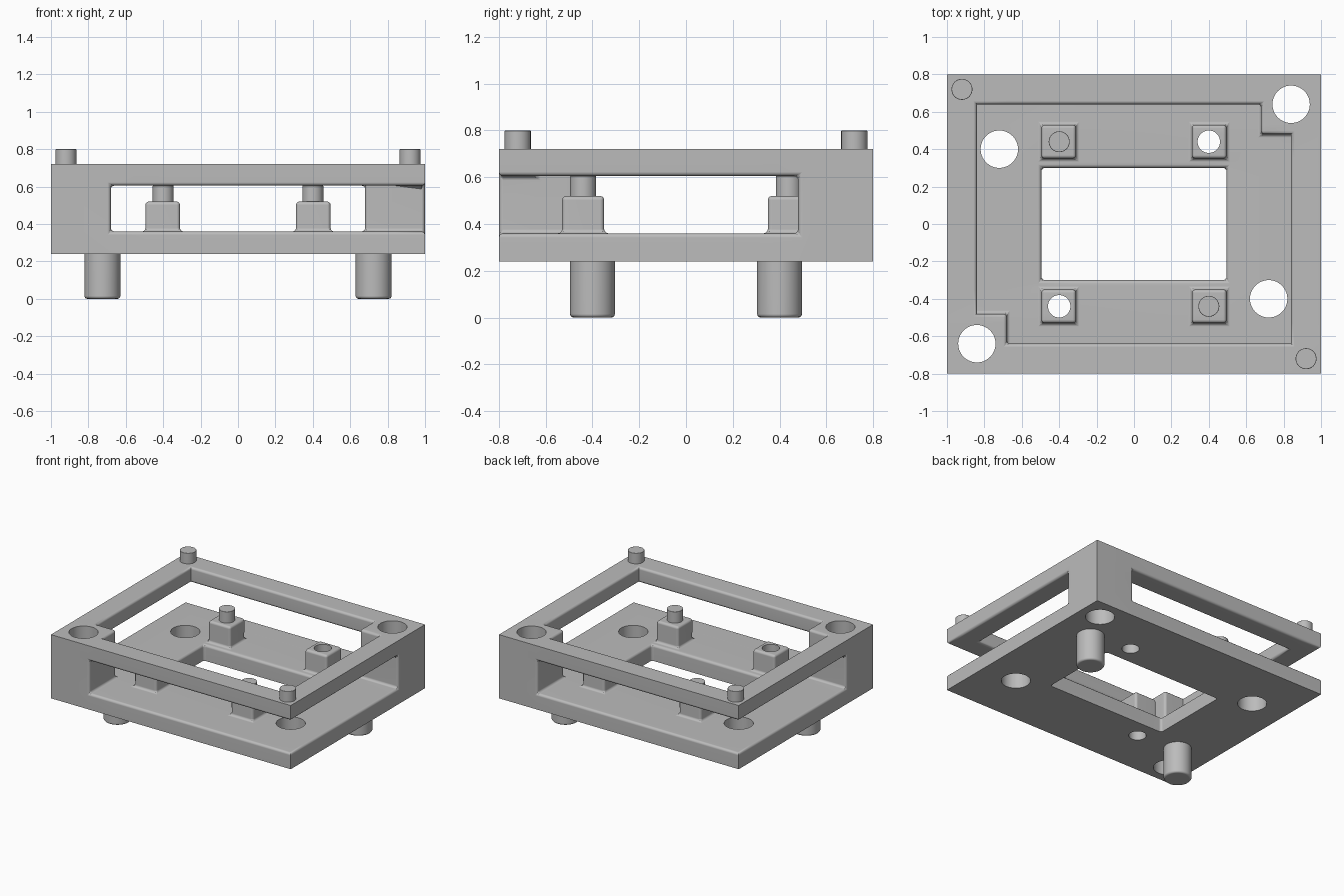
import bpy, bmesh, math

old = bpy.data.objects.get("Cube")
if old:
    bpy.data.objects.remove(old, do_unlink=True)

grey = bpy.data.materials.new("plain grey")
grey.diffuse_color = (0.5, 0.5, 0.5, 1)
grey.use_nodes = True
grey.node_tree.nodes["Principled BSDF"].inputs["Base Color"].default_value = (0.5, 0.5, 0.5, 1)

# Main levels and half sizes
BOTTOM, PLATE, POST, GAP, TOP = 0.24, 0.36, 0.52, 0.605, 0.72
HALF_X, HALF_Y = 1.0, 0.8
ROUND = 0.018


def add_object(name, bm):
    mesh = bpy.data.meshes.new(name)
    bm.to_mesh(mesh)
    bm.free()
    mesh.materials.append(grey)
    obj = bpy.data.objects.new(name, mesh)
    bpy.context.collection.objects.link(obj)
    return obj


def cylinder(bm, x, y, r, z0, z1):
    ret = bmesh.ops.create_cone(bm, cap_ends=True, segments=48, radius1=r, radius2=r, depth=z1 - z0)
    bmesh.ops.translate(bm, verts=ret["verts"], vec=(x, y, (z0 + z1) / 2))


def smooth(obj):
    bpy.ops.object.select_all(action="DESELECT")
    obj.select_set(True)
    bpy.context.view_layer.objects.active = obj
    bpy.ops.object.shade_smooth_by_angle(angle=math.radians(35))
    mod = obj.modifiers.new("even shading", "WEIGHTED_NORMAL")
    mod.keep_sharp = True


def solid(x, y, z):
    """Which parts of the block are filled."""
    ax, ay = abs(x), abs(y)
    if ax > HALF_X or ay > HALF_Y or not BOTTOM < z < TOP:
        return False
    pillar = ax > 0.68 and ay > 0.48 and x * y > 0
    if z < PLATE:
        return ax > 0.495 or ay > 0.3
    if z > GAP:
        return pillar or ax > 0.84 or ay > 0.64
    standoff = z < POST and 0.31 < ax < 0.495 and 0.35 < ay < 0.53
    return pillar or standoff


def mirrored(values):
    return [-v for v in reversed(values)] + values


# Plate, pillars, standoffs and upper frame as one block built from cells
lines = [mirrored([0.31, 0.495, 0.68, 0.84, HALF_X]),
         mirrored([0.3, 0.35, 0.48, 0.53, 0.64, HALF_Y]),
         [BOTTOM, PLATE, POST, GAP, TOP]]
counts = [len(line) - 1 for line in lines]


def filled(cell):
    if any(c < 0 or c >= n for c, n in zip(cell, counts)):
        return False
    return solid(*[(l[c] + l[c + 1]) / 2 for l, c in zip(lines, cell)])


bm = bmesh.new()
points = {}


def vert(key):
    if key not in points:
        points[key] = bm.verts.new([l[k] for l, k in zip(lines, key)])
    return points[key]


for i in range(counts[0]):
    for j in range(counts[1]):
        for k in range(counts[2]):
            cell = (i, j, k)
            if not filled(cell):
                continue
            for axis in range(3):
                u, v = (axis + 1) % 3, (axis + 2) % 3
                for side in (0, 1):
                    near = list(cell)
                    near[axis] += 2 * side - 1
                    if filled(near):
                        continue
                    ring = []
                    for du, dv in ((0, 0), (1, 0), (1, 1), (0, 1)):
                        key = list(cell)
                        key[axis] += side
                        key[u] += du
                        key[v] += dv
                        ring.append(vert(tuple(key)))
                    bm.faces.new(ring if side else ring[::-1])
bm.normal_update()


# Round the inner edges, keep the outline and underside crisp
def is_rounded(edge):
    if edge.calc_face_angle(0) < 0.1:
        return False
    a, b = (v.co for v in edge.verts)

    def on(axis, value):
        return abs(abs(a[axis]) - value) < 1e-4 and abs(abs(b[axis]) - value) < 1e-4

    outer = on(0, HALF_X) + on(1, HALF_Y) + on(2, TOP)
    frame_corner = on(0, 0.84) and abs(a.z - b.z) > 0.01
    return outer < 2 and not on(2, BOTTOM) and not frame_corner


bmesh.ops.bevel(bm, geom=[e for e in bm.edges if is_rounded(e)], offset=ROUND,
                offset_type="OFFSET", segments=3, profile=0.5, affect="EDGES",
                clamp_overlap=False)
body = add_object("frame_body", bm)

# Holes: pillars, plate and two of the standoffs
bm = bmesh.new()
for s in (1, -1):
    cylinder(bm, 0.84 * s, 0.64 * s, 0.1, 0.1, 0.9)
    cylinder(bm, -0.72 * s, 0.4 * s, 0.1, 0.1, 0.5)
    cylinder(bm, 0.4 * s, 0.44 * s, 0.06, 0.1, 0.58)
cutter = add_object("hole_cutter", bm)
cutter.hide_render = True
mod = body.modifiers.new("holes", "BOOLEAN")
mod.operation = "DIFFERENCE"
mod.solver = "EXACT"
mod.object = cutter
bpy.context.view_layer.objects.active = body
bpy.ops.object.modifier_apply(modifier=mod.name)
bpy.data.objects.remove(cutter, do_unlink=True)
smooth(body)


# Pegs, in pairs turned half way round
def peg(name, x, y, r, z0, z1, end_z, width):
    bm = bmesh.new()
    cylinder(bm, x, y, r, z0, z1)
    rim = [e for e in bm.edges if all(abs(v.co.z - end_z) < 1e-4 for v in e.verts)]
    bmesh.ops.bevel(bm, geom=rim, offset=width, segments=3, profile=0.5, affect="EDGES")
    smooth(add_object(name, bm))


for label, s in (("left", 1), ("right", -1)):
    peg(label + "_foot_peg", 0.725 * s, 0.4 * s, 0.096, 0, BOTTOM + 0.01, 0, 0.015)
    peg(label + "_standoff_peg", 0.4 * s, -0.44 * s, 0.056, POST - 0.02, GAP, GAP, 0.003)
    peg(label + "_top_peg", 0.92 * s, -0.72 * s, 0.056, TOP - 0.02, 0.8, 0.8, 0.003)
